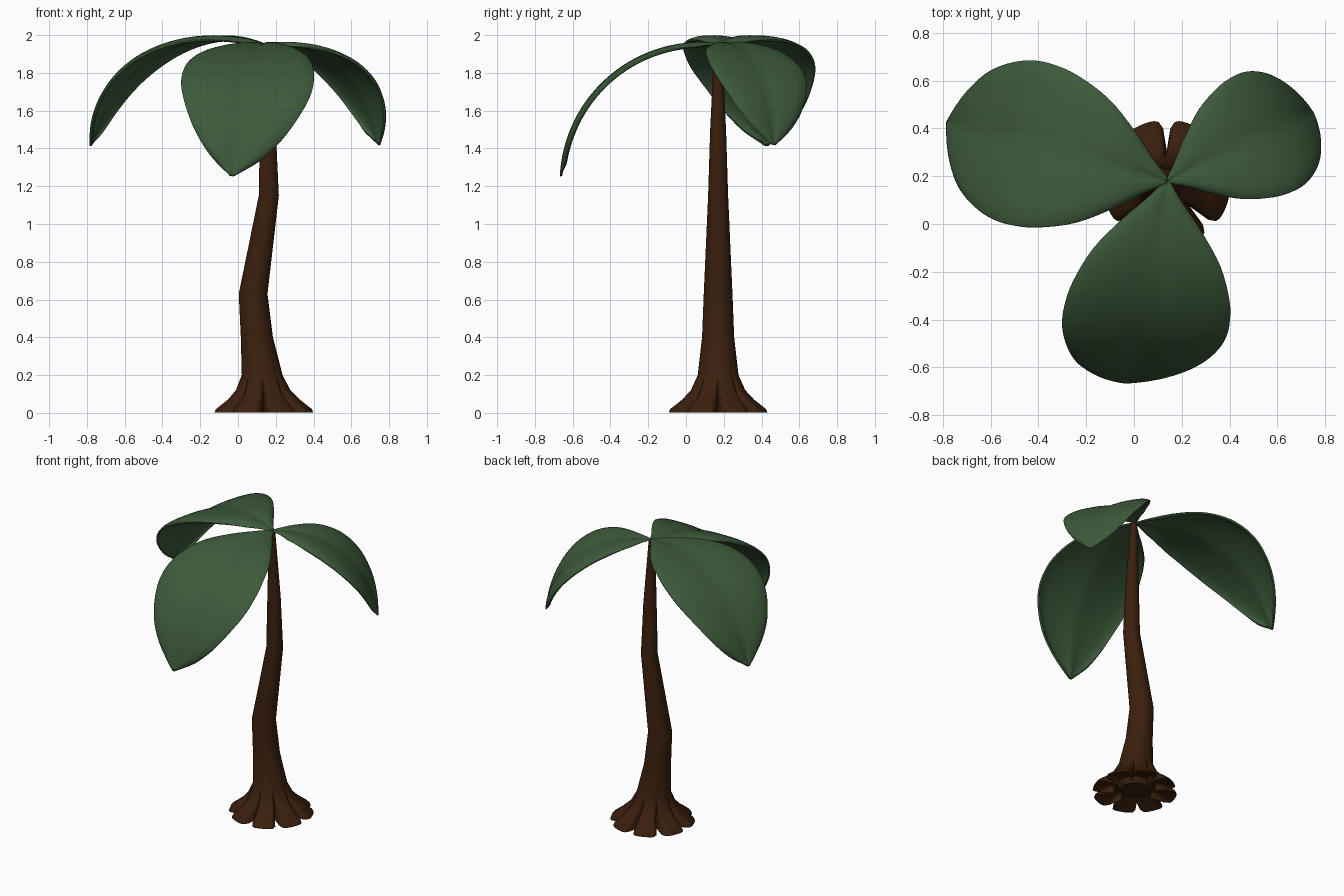
import bpy, bmesh, math
from mathutils import Vector, Matrix

old = bpy.data.objects.get("Cube")
if old:
    bpy.data.objects.remove(old, do_unlink=True)


def make_material(name, rgb):
    mat = bpy.data.materials.new(name)
    mat.use_nodes = True
    mat.diffuse_color = (*rgb, 1)
    node = mat.node_tree.nodes["Principled BSDF"]
    node.inputs["Base Color"].default_value = (*rgb, 1)
    node.inputs["Roughness"].default_value = 0.8
    return mat


BARK = make_material("bark_brown", (0.043, 0.014, 0.004))
LEAF = make_material("leaf_green", (0.046, 0.102, 0.043))


def finish(name, bm, mat, angle):
    bmesh.ops.recalc_face_normals(bm, faces=bm.faces)
    mesh = bpy.data.meshes.new(name)
    bm.to_mesh(mesh)
    bm.free()
    mesh.materials.append(mat)
    obj = bpy.data.objects.new(name, mesh)
    bpy.context.collection.objects.link(obj)
    bpy.ops.object.select_all(action='DESELECT')
    obj.select_set(True)
    bpy.context.view_layer.objects.active = obj
    bpy.ops.object.shade_smooth_by_angle(angle=math.radians(angle))
    return obj


def skin(bm, rows, closed):
    for a, b in zip(rows, rows[1:]):
        n = len(a)
        for i in range(n if closed else n - 1):
            j = (i + 1) % n
            bm.faces.new((a[i], a[j], b[j], b[i]))


# Trunk: stacked rings (height, centre x, radius, groove depth) with root lobes
ROOTS, STEPS = 8, 12
TRUNK_Y = 0.17
RINGS = [
    (0.015, 0.137, 0.09, 0), (0.05, 0.137, 0.115, 0), (0.045, 0.137, 0.16, 0.03),
    (0.003, 0.137, 0.267, 0.13), (0.02, 0.137, 0.26, 0.13), (0.07, 0.137, 0.195, 0.075),
    (0.12, 0.133, 0.147, 0.025), (0.2, 0.128, 0.108, 0), (0.4, 0.1, 0.085, 0),
    (0.63, 0.08, 0.076, 0), (1.15, 0.163, 0.053, 0), (1.5, 0.158, 0.042, 0),
    (1.95, 0.143, 0.02, 0),
]


def build_trunk():
    bm = bmesh.new()
    count = ROOTS * STEPS
    rows = []
    for z, cx, radius, groove in RINGS:
        row = []
        for i in range(count):
            phase = abs((i % STEPS) / STEPS - 0.5) * 2
            r = radius - groove * phase ** 7
            a = math.tau * i / count
            row.append(bm.verts.new((cx + r * math.cos(a), TRUNK_Y + r * math.sin(a), z)))
        rows.append(row)
    skin(bm, rows, True)
    bm.faces.new(rows[0])
    bm.faces.new(rows[-1])
    return finish("trunk", bm, BARK, 50)


# Leaf outline: (fraction of length, fraction of half width)
OUTLINE = [Vector(p) for p in (
    (0, 0.01), (0.07, 0.21), (0.15, 0.46), (0.27, 0.77), (0.4, 0.95), (0.5, 1),
    (0.58, 0.985), (0.66, 0.91), (0.75, 0.78), (0.83, 0.62), (0.92, 0.36), (1, 0.01))]
CROWN = Vector((0.14, 0.18, 1.95))


def outline_at(t):
    """Smooth curve through the outline points."""
    last = len(OUTLINE) - 1
    i = min(int(t * last), last - 1)
    f = t * last - i
    p0, p1 = OUTLINE[max(i - 1, 0)], OUTLINE[i]
    p2, p3 = OUTLINE[i + 1], OUTLINE[min(i + 2, last)]
    m1, m2 = (p2 - p0) / 2, (p3 - p1) / 2
    return (p1 + m1 * f + (3 * (p2 - p1) - 2 * m1 - m2) * f * f
            + (2 * (p1 - p2) + m1 + m2) * f ** 3)


def build_leaf(name, heading, radius, rise, length, half_width, skew):
    """Cut a flat leaf, swing it by skew, then bend it over an arc."""
    bm = bmesh.new()
    rows = []
    steps, width = 44, 10
    rise, skew = math.radians(rise), math.radians(skew)
    turn = Matrix.Rotation(math.radians(heading), 3, 'Z')
    for k in range(steps + 1):
        p = outline_at(k / steps)
        along, half = p.x * length, p.y * half_width
        row = []
        for j in range(-width, width + 1):
            v = math.sin(j / width * math.pi / 2)
            flat = Matrix.Rotation(skew, 2) @ Vector((along, v * half))
            # Shallow valley on the midrib and edges that roll under
            lift = -0.01 * math.exp(-(v * 5) ** 2) - 0.022 * abs(v) ** 8
            lift *= min(1, half / 0.1)
            a = flat.x / radius - rise
            r = radius + lift
            co = Vector((radius * math.sin(rise) + r * math.sin(a), flat.y,
                         r * math.cos(a) - radius * math.cos(rise)))
            row.append(bm.verts.new(CROWN + turn @ co))
        rows.append(row)
    skin(bm, rows, False)
    leaf = finish(name, bm, LEAF, 60)
    thick = leaf.modifiers.new("thickness", 'SOLIDIFY')
    thick.thickness = 0.012
    thick.offset = 0
    return leaf


build_trunk()
build_leaf("right_leaf", 165, 0.72, 20, 1.24, 0.345, 0)
build_leaf("left_leaf", 29.5, 0.57, 10, 0.965, 0.268, -3)
build_leaf("front_leaf", 270, 0.74, 8, 1.24, 0.347, -8)
